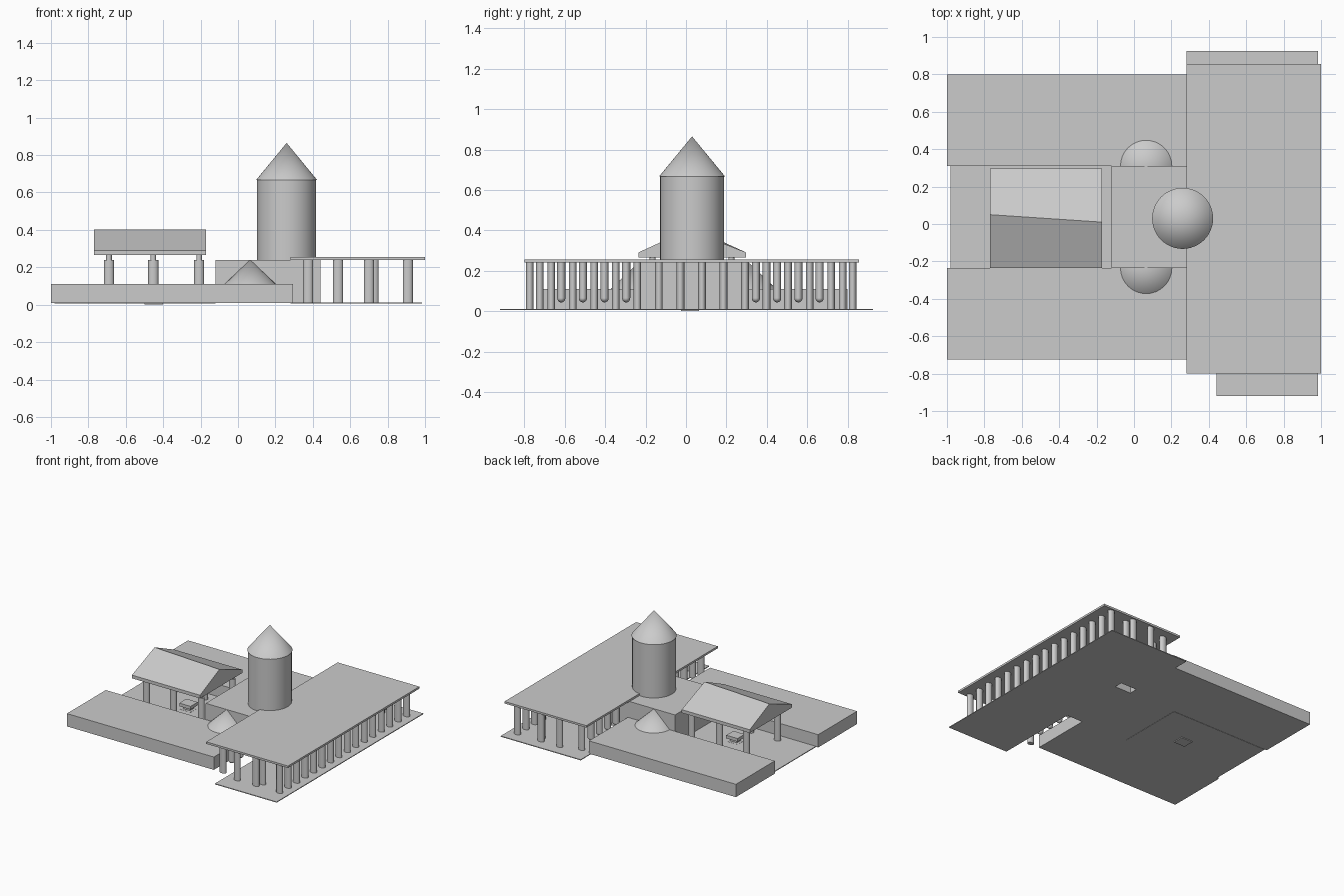
import bpy, bmesh
from mathutils import Matrix, Vector

old = bpy.data.objects.get("Cube")
if old:
    bpy.data.objects.remove(old, do_unlink=True)

# One plain stone colour
stone = bpy.data.materials.new("stone_grey")
stone.use_nodes = True
GREY = (0.6, 0.6, 0.6, 1)
stone.diffuse_color = GREY
stone.node_tree.nodes["Principled BSDF"].inputs["Base Color"].default_value = GREY


def finish(name, bm, smooth=False):
    bmesh.ops.recalc_face_normals(bm, faces=bm.faces)
    mesh = bpy.data.meshes.new(name)
    bm.to_mesh(mesh)
    bm.free()
    mesh.materials.append(stone)
    obj = bpy.data.objects.new(name, mesh)
    bpy.context.collection.objects.link(obj)
    if smooth:
        bpy.ops.object.select_all(action="DESELECT")
        obj.select_set(True)
        bpy.context.view_layer.objects.active = obj
        bpy.ops.object.shade_smooth_by_angle()
    return obj


def box(name, x, y, z):
    bm = bmesh.new()
    bmesh.ops.create_cube(bm, size=1)
    for v in bm.verts:
        v.co = Vector([a[0] + (c + 0.5) * (a[1] - a[0]) for c, a in zip(v.co, (x, y, z))])
    return finish(name, bm)


def add_cone(bm, x, y, z0, z1, r0, r1, squash=1, sides=20):
    place = Matrix.Translation((x, y, (z0 + z1) / 2)) @ Matrix.Diagonal((1, squash, 1, 1))
    bmesh.ops.create_cone(bm, cap_ends=True, segments=sides, radius1=r0, radius2=r1,
                          depth=z1 - z0, matrix=place)


def cone(name, *args, **kw):
    bm = bmesh.new()
    add_cone(bm, *args, **kw)
    return finish(name, bm, True)


# Paving, leaving small gaps beside the central block
PAVE = (0.006, 0.012)
box("court_paving", (-0.98, -0.12), (-0.235, 0.31), PAVE)
box("portico_paving", (0.44, 0.985), (-0.92, 0.925), PAVE)
box("portico_paving_rear", (0.28, 0.44), (0.38, 0.925), PAVE)

# Low side wings and central block
box("front_wing", (-1, 0.295), (-0.725, -0.235), (0.008, 0.11))
box("rear_wing", (-1, 0.295), (0.31, 0.8), (0.008, 0.11))
box("central_block", (-0.12, 0.44), (-0.235, 0.31), (0.008, 0.24))

# Half cones against the block
for name, y in (("front_side_cone", -0.235), ("rear_side_cone", 0.31)):
    cone(name, 0.065, y, 0.1, 0.24, 0.148, 0, sides=32)

# Tower
cone("tower_wall", 0.26, 0.03, 0.235, 0.67, 0.158, 0.158, sides=48)
cone("tower_roof", 0.26, 0.03, 0.667, 0.865, 0.163, 0, sides=48)

# Portico roof and its colonnades
box("portico_roof", (0.28, 1), (-0.8, 0.855), (0.24, 0.256))
bm = bmesh.new()
for i in range(16):
    add_cone(bm, 0.908, -0.773 + i * 0.1065, 0.01, 0.242, 0.027, 0.027, squash=0.7)
for x, inset in ((0.375, 0.05), (0.535, 0), (0.7, 0), (0.725, 0.05)):
    for y in (-0.773 + inset, 0.825 - inset):
        add_cone(bm, x, y, 0.01, 0.242, 0.027, 0.027, squash=0.7)
finish("portico_columns", bm, True)

# Inner columns with rounded feet
bm = bmesh.new()
for i in range(4):
    for y in (-0.617 + i * 0.107, 0.346 + i * 0.105):
        add_cone(bm, 0.375, y, 0.065, 0.242, 0.027, 0.027, squash=0.75)
        bmesh.ops.create_uvsphere(bm, u_segments=20, v_segments=10, radius=0.027,
                                  matrix=Matrix.Translation((0.375, y, 0.065))
                                  @ Matrix.Diagonal((1, 0.75, 0.8, 1)))
finish("inner_columns", bm, True)

# Pavilion columns with narrow necks
bm = bmesh.new()
for x in (-0.69, -0.453, -0.208):
    for y in (-0.165, 0.225):
        add_cone(bm, x, y, 0.01, 0.24, 0.027, 0.027, squash=0.75)
        add_cone(bm, x, y, 0.24, 0.27, 0.015, 0.015)
finish("pavilion_columns", bm, True)

# Pavilion gable roof: a slab with its ridge raised
box("pavilion_eave", (-0.77, -0.17), (-0.235, 0.297), (0.265, 0.291))
bm = bmesh.new()
ends = []
for x, ridge in ((-0.77, 0.05), (-0.17, 0.01)):
    ends.append([bm.verts.new(p) for p in
                 ((x, -0.235, 0.291), (x, 0.297, 0.291), (x, ridge, 0.403))])
for end in ends:
    bm.faces.new(end)
for i in range(3):
    j = (i + 1) % 3
    bm.faces.new((ends[0][i], ends[0][j], ends[1][j], ends[1][i]))
finish("pavilion_gable", bm)

# Pedestal in the court
box("pedestal_base", (-0.48, -0.42), (-0.005, 0.045), (0, 0.04))
box("pedestal_top", (-0.5, -0.4), (-0.025, 0.065), (0.035, 0.06))
box("pedestal_footing", (-0.5, -0.4), (-0.025, 0.065), (0, 0.013))
